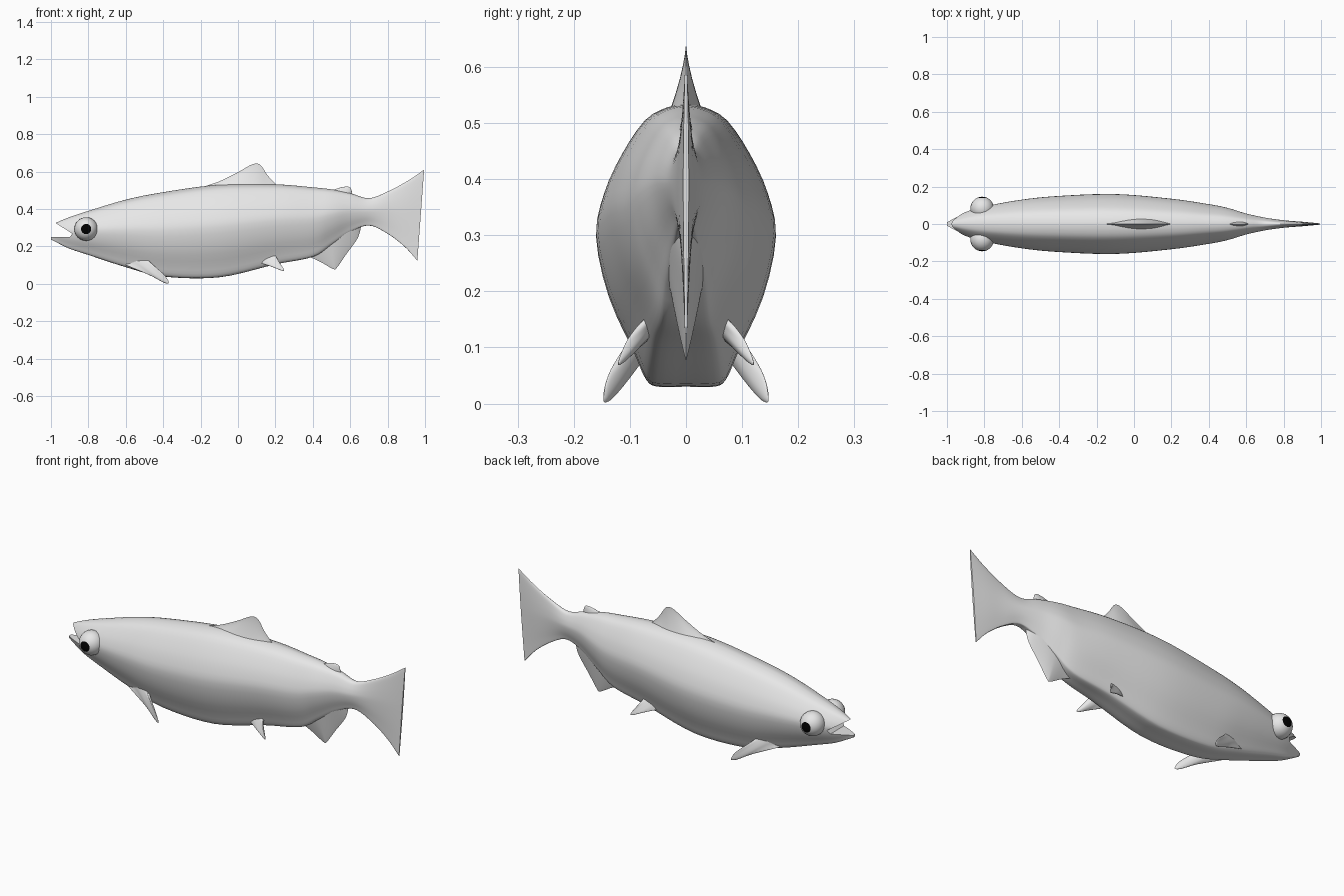
import bpy, bmesh, math
from mathutils import Vector

if "Cube" in bpy.data.objects:
    bpy.data.objects.remove(bpy.data.objects["Cube"])


def material(name, rgb):
    m = bpy.data.materials.new(name)
    m.diffuse_color = (*rgb, 1)
    m.use_nodes = True
    m.node_tree.nodes["Principled BSDF"].inputs["Base Color"].default_value = m.diffuse_color
    return m


GREY = material("pale grey", (0.8, 0.8, 0.8))
BLACK = material("pupil black", (0.0, 0.0, 0.0))


def spline(pts, n):
    """Catmull-Rom through the points, n steps per span."""
    p = [Vector(q) for q in pts]
    p = [2 * p[0] - p[1]] + p + [2 * p[-1] - p[-2]]
    out = []
    for i in range(1, len(p) - 2):
        a, b, c, d = p[i - 1:i + 3]
        for k in range(n):
            t = k / n
            out.append(0.5 * (2 * b + (c - a) * t + (2 * a - 5 * b + 4 * c - d) * t * t
                              + (3 * b - a - 3 * c + d) * t ** 3))
    return out + [p[-2]]


def finish(bm, name, mats=(GREY,), angle=40):
    bmesh.ops.remove_doubles(bm, verts=bm.verts, dist=1e-5)
    bmesh.ops.recalc_face_normals(bm, faces=bm.faces)
    me = bpy.data.meshes.new(name)
    bm.to_mesh(me)
    bm.free()
    ob = bpy.data.objects.new(name, me)
    bpy.context.collection.objects.link(ob)
    for m in mats:
        me.materials.append(m)
    smooth(ob, angle)
    return ob


def smooth(ob, angle):
    bpy.ops.object.select_all(action='DESELECT')
    ob.select_set(True)
    bpy.context.view_layer.objects.active = ob
    bpy.ops.object.shade_smooth_by_angle(angle=math.radians(angle))


# Body and tail: stations of (x, top, bottom, half width)
stations = [(-1, .312, .238, .014), (-.97, .328, .222, .032), (-.9, .357, .188, .064),
            (-.8, .39, .155, .094), (-.6, .45, .09, .13), (-.4, .49, .04, .15),
            (-.1, .53, .036, .16), (.2, .532, .105, .135), (.4, .516, .145, .106),
            (.5, .505, .21, .086), (.6, .485, .278, .056), (.7, .458, .312, .034),
            (.8, .495, .27, .02), (.9, .552, .2, .012), (.978, .61, .125, .005)]
half = spline([(0, 1), (.22, .97), (.47, .87), (.73, .6), (.91, .32), (1, 0), (.86, -.4),
               (.59, -.76), (.45, -.95), (.32, -1), (0, -1)], 3)
section = [tuple(p) for p in half] + [(-p[0], p[1]) for p in half[-2:0:-1]]

bm = bmesh.new()
rings = []
for x, top, bot, w in spline(stations, 5):
    mid = bot + .54 * (top - bot)
    ring = []
    for sy, sz in section:
        z = mid + sz * ((top - mid) if sz > 0 else (mid - bot))
        lean = .075 * max(0, (x - .7) / .28) * (z - .38)     # slanted tail edge
        ring.append(bm.verts.new((x + lean, sy * w, z)))
    rings.append(ring)
n = len(section)
for a, b in zip(rings, rings[1:]):
    for i in range(n):
        bm.faces.new((a[i], a[(i + 1) % n], b[(i + 1) % n], b[i]))
bm.faces.new(rings[0])
bm.faces.new(rings[-1])
body = finish(bm, "body")

# Open mouth: wedge cut from the snout
bm = bmesh.new()
wedge = [(-.885, .268), (-.9, .25), (-1.1, .25), (-1.1, .403), (-.975, .325)]
f = bm.faces.new([bm.verts.new((x, -.2, z)) for x, z in wedge])
new = bmesh.ops.extrude_face_region(bm, geom=[f])["geom"]
bmesh.ops.translate(bm, vec=(0, .4, 0),
                    verts=[v for v in new if isinstance(v, bmesh.types.BMVert)])
cutter = finish(bm, "mouth_cutter")
cutter.hide_render = True
mod = body.modifiers.new("mouth", 'BOOLEAN')
mod.operation = 'DIFFERENCE'
mod.solver = 'EXACT'
mod.object = cutter
bpy.context.view_layer.objects.active = body
bpy.ops.object.modifier_apply(modifier=mod.name)
bpy.data.objects.remove(cutter)
smooth(body, 40)


def fin(name, base, outer, thick, power, side=1):
    """Lens-shaped blade from a straight base to a curved outer edge."""
    b0, b1 = Vector(base[0]), Vector(base[1])
    edge = spline(outer, 5)
    nor = (b1 - b0).cross(edge[len(edge) // 2] - (b0 + b1) / 2).normalized()
    cols, rows = len(edge) - 1, 8
    bm = bmesh.new()
    for s in (1, -1):
        grid = []
        for i, e in enumerate(edge):
            u = i / cols
            col = []
            for j in range(rows + 1):
                v = 1 - (1 - j / rows) ** 2
                th = thick * math.sqrt(max(0, 4 * u * (1 - u))) * (1 - v) ** power
                p = b0.lerp(b1, u).lerp(e, v) + nor * th * s
                col.append(bm.verts.new((p.x, p.y * side, p.z)))
            grid.append(col)
        for i in range(cols):
            for j in range(rows):
                bm.faces.new((grid[i][j], grid[i + 1][j], grid[i + 1][j + 1], grid[i][j + 1]))
    return finish(bm, name, angle=60)


def flat(pts):
    return [(x, 0, z) for x, z in pts]


# Fins along the middle
fin("dorsal_fin", flat([(-.2, .48), (.21, .48)]),
    flat([(-.2, .515), (-.1, .548), (0, .597), (.065, .634), (.1, .643), (.125, .63),
          (.16, .578), (.205, .53)]), .045, 1.5)
fin("rear_back_fin", flat([(.5, .48), (.6, .465)]),
    flat([(.49, .495), (.54, .513), (.58, .52), (.602, .512), (.612, .48)]), .015, .6)
fin("belly_rear_fin", flat([(.37, .2), (.66, .35)]),
    flat([(.37, .15), (.44, .118), (.51, .079), (.53, .088), (.58, .16), (.64, .245),
          (.66, .315)]), .04, .9)

# Paired fins and eyes
for side, tag in ((-1, "right"), (1, "left")):
    fin("chest_fin_" + tag, [(-.6, .05, .125), (-.49, .07, .145)],
        [(-.6, .065, .1), (-.47, .105, .045), (-.395, .136, .006), (-.37, .147, .008),
         (-.4, .135, .055), (-.48, .09, .12)], .016, .5, side)
    fin("pelvic_fin_" + tag, [(.12, .06, .13), (.2, .06, .16)],
        [(.12, .068, .112), (.19, .1, .088), (.235, .117, .07), (.247, .12, .074),
         (.225, .105, .11), (.2, .075, .15)], .012, .5, side)

    bm = bmesh.new()
    bmesh.ops.create_uvsphere(bm, u_segments=24, v_segments=14, radius=.063)
    for face in bm.faces:
        face.material_index = int(face.calc_center_median().normalized().z > .91)
    for v in bm.verts:
        x, y, z = v.co
        v.co = (x - .812, side * (z + .083), y + .293)
    finish(bm, "eye_" + tag, (GREY, BLACK))
